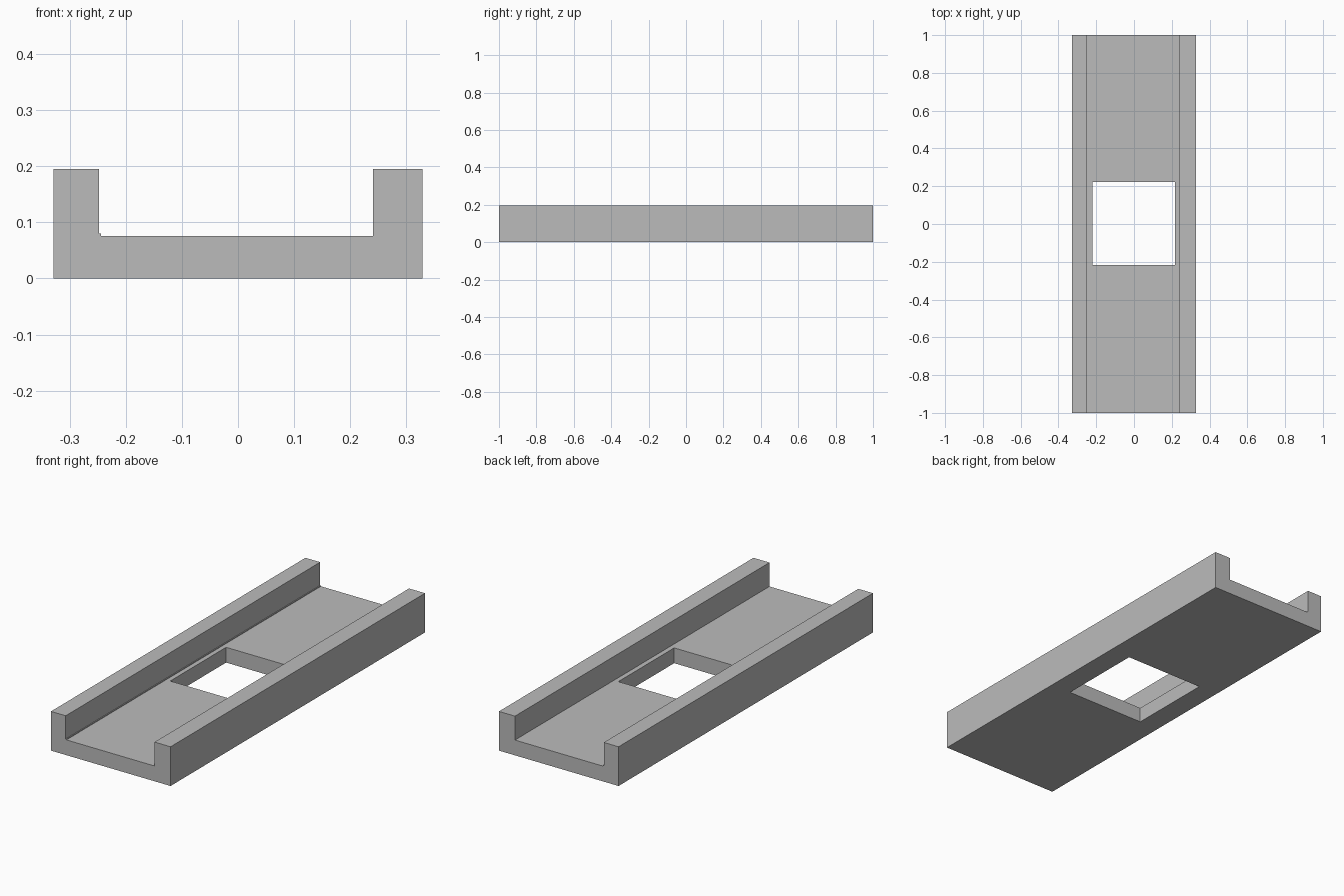
import bpy
import bmesh

if "Cube" in bpy.data.objects:
    bpy.data.objects.remove(bpy.data.objects["Cube"], do_unlink=True)

grey = bpy.data.materials.new("plain grey")
grey.use_nodes = True
colour = (0.5, 0.5, 0.5, 1)
grey.diffuse_color = colour
grey.node_tree.nodes["Principled BSDF"].inputs["Base Color"].default_value = colour


def extrude_profile(name, points, axis, start, end):
    """Extrude a closed outline along y or z."""
    bm = bmesh.new()
    place = (lambda a, b: (a, start, b)) if axis == "y" else (lambda a, b: (a, b, start))
    face = bm.faces.new([bm.verts.new(place(a, b)) for a, b in points])
    out = bmesh.ops.extrude_face_region(bm, geom=[face])
    shift = (0, end - start, 0) if axis == "y" else (0, 0, end - start)
    moved = [v for v in out["geom"] if isinstance(v, bmesh.types.BMVert)]
    bmesh.ops.translate(bm, verts=moved, vec=shift)
    bmesh.ops.recalc_face_normals(bm, faces=bm.faces)
    mesh = bpy.data.meshes.new(name)
    bm.to_mesh(mesh)
    bm.free()
    mesh.materials.append(grey)
    obj = bpy.data.objects.new(name, mesh)
    bpy.context.collection.objects.link(obj)
    return obj


# Channel section: floor, two rails, and a tiny step beside the right rail
section = [(-0.329, 0), (0.329, 0), (0.329, 0.195), (0.241, 0.195),
           (0.241, 0.076), (-0.244, 0.076), (-0.244, 0.08), (-0.248, 0.08),
           (-0.248, 0.195), (-0.329, 0.195)]
channel = extrude_profile("channel_track", section, "y", -1, 1)

# Rectangular opening through the floor
opening = [(-0.221, -0.217), (0.217, -0.217), (0.217, 0.222), (-0.221, 0.222)]
cutter = extrude_profile("opening_cutter", opening, "z", -0.1, 0.3)
cutter.hide_render = True

cut = channel.modifiers.new("floor_opening", "BOOLEAN")
cut.operation = "DIFFERENCE"
cut.solver = "EXACT"
cut.object = cutter
bpy.context.view_layer.objects.active = channel
bpy.ops.object.modifier_apply(modifier=cut.name)
bpy.data.objects.remove(cutter, do_unlink=True)
